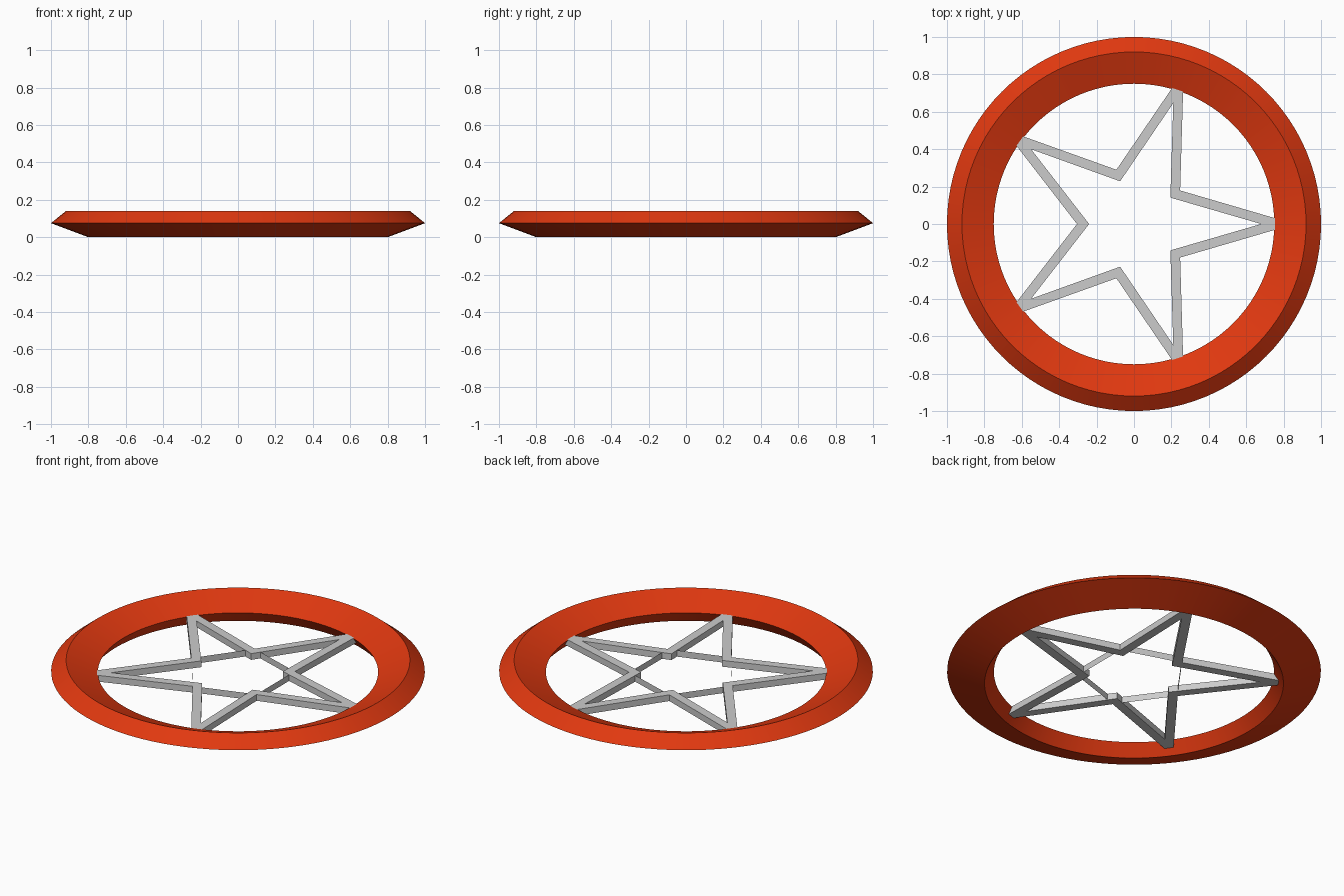
import bpy, bmesh
from math import pi, cos, sin, radians

if "Cube" in bpy.data.objects:
    bpy.data.objects.remove(bpy.data.objects["Cube"])


def make_object(name, bm):
    bmesh.ops.recalc_face_normals(bm, faces=bm.faces)
    mesh = bpy.data.meshes.new(name)
    bm.to_mesh(mesh)
    bm.free()
    obj = bpy.data.objects.new(name, mesh)
    bpy.context.collection.objects.link(obj)
    return obj


# Outer ring: a four-sided profile (radius, height) turned around z
profile = [(1.0, 0.075), (0.92, 0.14), (0.75, 0.07), (0.80, 0.0)]
SEG = 96
bm = bmesh.new()
rings = [[bm.verts.new((r * cos(2 * pi * i / SEG), r * sin(2 * pi * i / SEG), z))
          for r, z in profile] for i in range(SEG)]
for i in range(SEG):
    a, b = rings[i], rings[(i + 1) % SEG]
    for j in range(4):
        k = (j + 1) % 4
        bm.faces.new((a[j], b[j], b[k], a[k]))
ring = make_object("outer_ring", bm)
red = bpy.data.materials.new("red_paint")
red.diffuse_color = (0.75, 0.04, 0.005, 1)
red.use_nodes = True
red.node_tree.nodes["Principled BSDF"].inputs["Base Color"].default_value = red.diffuse_color
ring.data.materials.append(red)
bpy.context.view_layer.objects.active = ring
ring.select_set(True)
bpy.ops.object.shade_smooth_by_angle(angle=radians(25))

# Star frame: outer and inner star outlines bridged into square bars
Z0, Z1 = 0.035, 0.072


def star(bm, tip, valley, z):
    return [bm.verts.new((r * cos(i * pi / 5), r * sin(i * pi / 5), z))
            for i, r in enumerate([tip, valley] * 5)]


bm = bmesh.new()
loops = [star(bm, 0.86, 0.305, Z0), star(bm, 0.86, 0.305, Z1),
         star(bm, 0.68, 0.24, Z1), star(bm, 0.68, 0.24, Z0)]
for j in range(4):
    a, b = loops[j], loops[(j + 1) % 4]
    for i in range(10):
        k = (i + 1) % 10
        bm.faces.new((a[i], a[k], b[k], b[i]))
make_object("star_frame", bm)

# Thin upright webs joining the star's valleys
bm = bmesh.new()
low, high = ([bm.verts.new((0.303 * cos((2 * i + 1) * pi / 5),
                            0.303 * sin((2 * i + 1) * pi / 5), z))
              for i in range(5)] for z in (Z0, Z1))
for i in range(5):
    k = (i + 1) % 5
    bm.faces.new((low[i], low[k], high[k], high[i]))
make_object("star_webs", bm)
